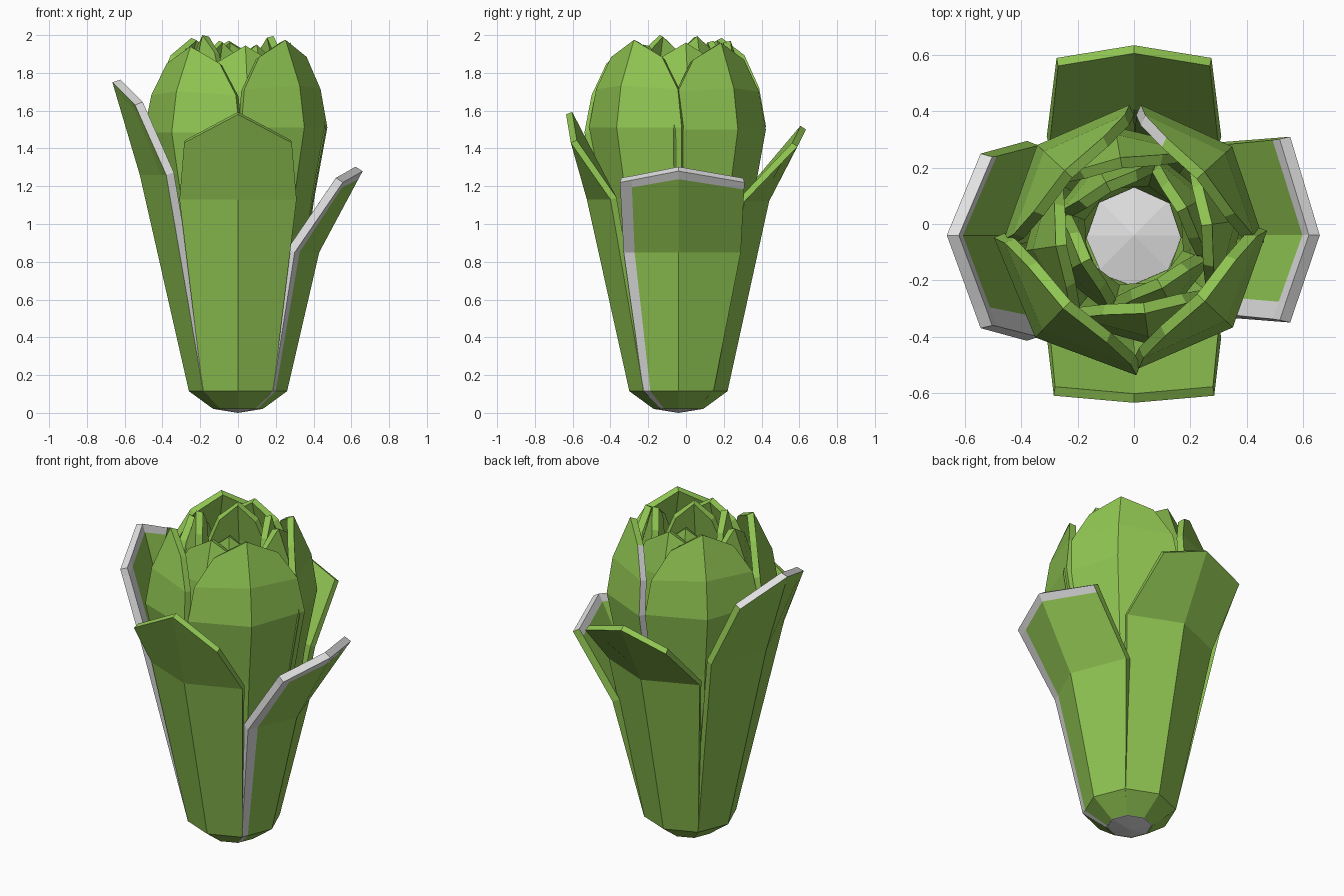
import bpy, bmesh, math
from mathutils import Vector

cube = bpy.data.objects.get("Cube")
if cube:
    bpy.data.objects.remove(cube, do_unlink=True)

AXIS = Vector((0, -0.04, 0))


def material(name, colour):
    m = bpy.data.materials.new(name)
    m.use_nodes = True
    m.diffuse_color = (*colour, 1)
    m.node_tree.nodes["Principled BSDF"].inputs["Base Color"].default_value = (*colour, 1)
    return m


GREEN = material("leaf green", (0.28, 0.56, 0.085))
WHITE = material("pale white", (0.75, 0.75, 0.75))


def finish(name, bm):
    mesh = bpy.data.meshes.new(name)
    bm.to_mesh(mesh)
    bm.free()
    mesh.materials.append(GREEN)
    mesh.materials.append(WHITE)
    ob = bpy.data.objects.new(name, mesh)
    bpy.context.collection.objects.link(ob)
    return ob


def leaf(name, angle, rows, thick=0.045, skew=0, white=(), outer_border=False, inner_border=False):
    """Folded leaf; each row is (centre out, centre z, edge out, edge half width, edge z)."""
    a = math.radians(angle)
    out, side = Vector((math.cos(a), math.sin(a), 0)), Vector((-math.sin(a), math.cos(a), 0))

    grid = []
    for i, (co, cz, eo, w, ez) in enumerate(rows):
        s = skew if i > 1 else 0
        low, mid, high = [AXIS + out * o + side * l + Vector((0, 0, z))
                          for o, l, z in ((eo, s - w, ez), (co, 0, cz), (eo, s + w, ez))]
        row = [low, mid, high]
        if inner_border:
            if "low" in white:
                row.insert(1, mid.lerp(low, 0.8))
            if "high" in white:
                row.insert(-1, mid.lerp(high, 0.8))
        grid.append(row)
    if inner_border and "top" in white:
        grid.insert(-1, [p.lerp(q, 0.9) for p, q in zip(grid[-2], grid[-1])])

    bm = bmesh.new()
    nr, nc = len(grid), len(grid[0])
    P = [[bm.verts.new(p) for p in row] for row in grid]

    def border(i, j):
        return inner_border and (("low" in white and j == 0) or ("high" in white and j == nc - 2)
                                 or ("top" in white and i == nr - 2))

    cells = [(i, j) for i in range(nr - 1) for j in range(nc - 1)]
    for i, j in cells:
        f = bm.faces.new((P[i][j], P[i][j + 1], P[i + 1][j + 1], P[i + 1][j]))
        f.material_index = int(outer_border and border(i, j))
    bm.normal_update()

    # inner skin
    Q = [[bm.verts.new(v.co - v.normal * thick) for v in row] for row in P]
    for i, j in cells:
        f = bm.faces.new((Q[i + 1][j], Q[i + 1][j + 1], Q[i][j + 1], Q[i][j]))
        f.material_index = int(border(i, j))

    # rim strips joining both skins
    strips = {"low": [(i, 0) for i in reversed(range(nr))],
              "bottom": [(0, j) for j in range(nc)],
              "high": [(i, nc - 1) for i in range(nr)],
              "top": [(nr - 1, j) for j in reversed(range(nc))]}
    for key, path in strips.items():
        for (i, j), (k, l) in zip(path, path[1:]):
            f = bm.faces.new((P[k][l], P[i][j], Q[i][j], Q[k][l]))
            f.material_index = int(key in white)
    return finish(name, bm)


# Four outer leaves, sharing the same foot
FOOT = [(0.13, 0.02, 0.092, 0.092, 0.02), (0.26, 0.115, 0.184, 0.186, 0.115)]
leaf("outer_leaf_front", -90,
     FOOT + [(0.485, 1.13, 0.36, 0.31, 1.13), (0.595, 1.58, 0.57, 0.285, 1.43)], thick=0.035)
leaf("outer_leaf_back", 90,
     FOOT + [(0.48, 1.12, 0.35, 0.31, 1.12), (0.675, 1.50, 0.63, 0.275, 1.41)], thick=0.035)
leaf("outer_leaf_left", 0,
     FOOT + [(0.43, 0.85, 0.30, 0.31, 0.85), (0.66, 1.28, 0.555, 0.33, 1.22)],
     skew=0.02, white=("low", "top"), outer_border=True, inner_border=True)
leaf("outer_leaf_right", 180,
     FOOT + [(0.52, 1.26, 0.38, 0.355, 1.26), (0.665, 1.75, 0.545, 0.31, 1.63)],
     skew=0.02, white=("high", "top"), inner_border=True)

# Heart leaves: swell at mid height, then close towards the tip
HEART = [(0.22, 0.115, 0.156, 0.156, 0.115), (0.38, 0.85, 0.265, 0.265, 0.85),
         (0.42, 1.13, 0.295, 0.295, 1.13), (0.495, 1.50, 0.345, 0.345, 1.50),
         (0.46, 1.72, 0.332, 0.305, 1.70), (0.355, 1.96, 0.335, 0.19, 1.87)]


def heart_leaf(name, angle, scale=1.0, height=1.96, start=0, **options):
    k = height / HEART[-1][1]
    rows = [(co * scale, cz * k, eo * scale, w * scale, ez * k)
            for co, cz, eo, w, ez in HEART[start:]]
    leaf(name, angle, rows, thick=0.04, **options)


heart_leaf("middle_leaf_front_right", 226, 1.02, 1.94)
heart_leaf("middle_leaf_front_left", -43, 0.97, 1.975)
heart_leaf("middle_leaf_back_left", 42, 0.95, 1.96, white=("high",))
heart_leaf("middle_leaf_back_right", 137, 0.95, 1.985)

for n, (angle, height) in enumerate(((-82, 1.945), (8, 1.96), (100, 1.97), (188, 1.93))):
    heart_leaf("inner_leaf_%d" % (n + 1), angle, 0.79, height, start=1)
for n, (angle, height) in enumerate(((-62, 1.95), (28, 1.995), (118, 1.97), (208, 2.0))):
    heart_leaf("core_leaf_%d" % (n + 1), angle, 0.6, height, start=1)

# Pale root base closing the bottom, with a faceted floor inside
bm = bmesh.new()
rings = []
for r, z in ((0.125, 0.02), (0.2, 0.1)):
    rings.append([bm.verts.new(AXIS + Vector((r * math.cos(t), r * math.sin(t), z)))
                  for t in (math.tau * k / 8 for k in range(8))])
tip = bm.verts.new(AXIS)
floor = bm.verts.new(AXIS + Vector((0, 0, 0.14)))
for k in range(8):
    m = (k + 1) % 8
    bm.faces.new((rings[0][m], rings[0][k], tip))
    bm.faces.new((rings[0][k], rings[0][m], rings[1][m], rings[1][k]))
    bm.faces.new((rings[1][k], rings[1][m], floor))
for f in bm.faces:
    f.material_index = 1
finish("root_base", bm)
